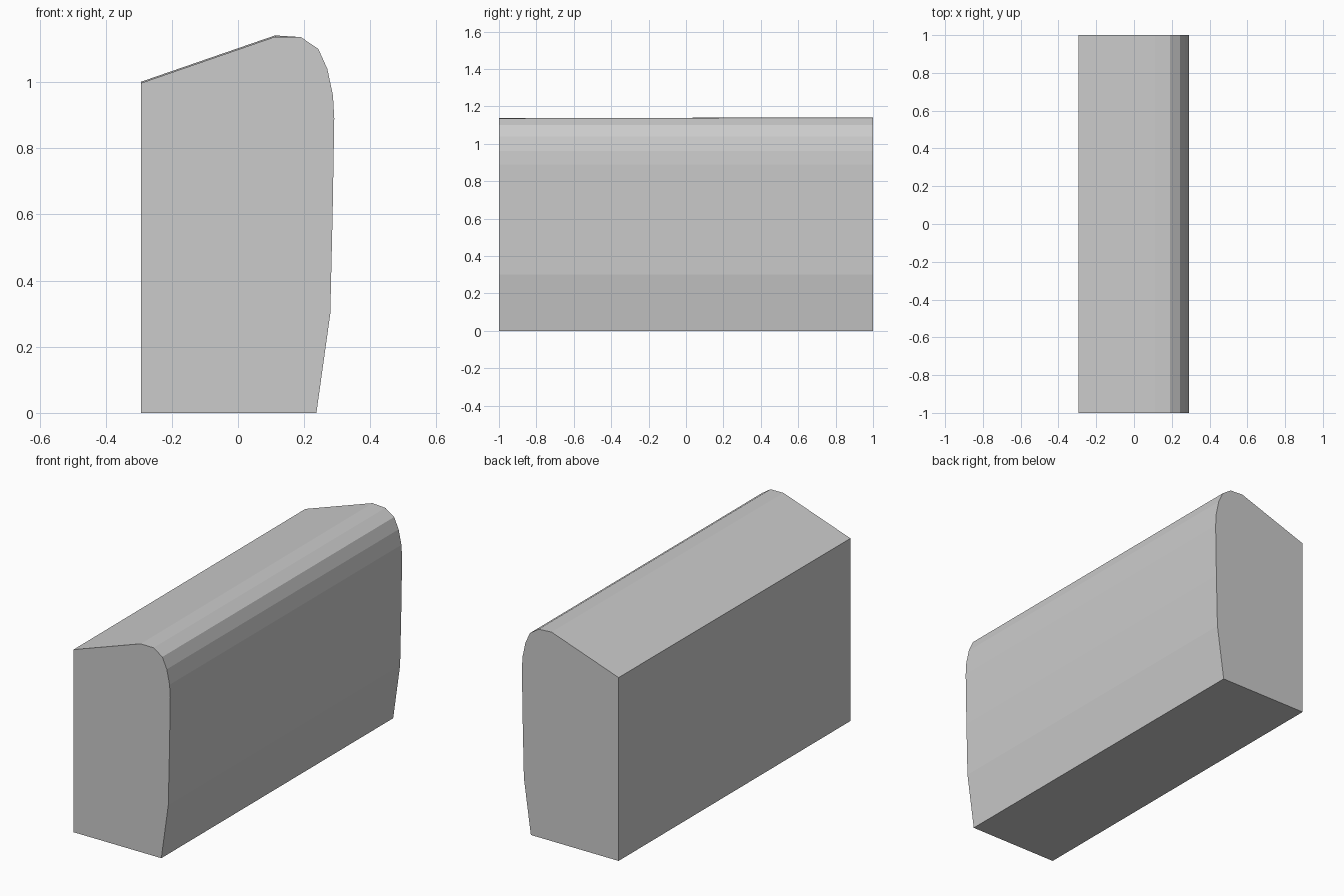
import bpy
import bmesh

cube = bpy.data.objects.get("Cube")
if cube:
    bpy.data.objects.remove(cube, do_unlink=True)

# Plain grey finish
grey = bpy.data.materials.new("plain_grey")
grey.use_nodes = True
colour = (0.6, 0.6, 0.6, 1)
grey.diffuse_color = colour
grey.node_tree.nodes["Principled BSDF"].inputs["Base Color"].default_value = colour

# Cross-section: flat back, sloping top, rounded shoulder, tapered foot
profile = [(-0.293, 0), (0.237, 0), (0.279, 0.3), (0.286, 0.6), (0.291, 0.89),
           (0.287, 0.96), (0.27, 1.04), (0.243, 1.1), (0.19, 1.136),
           (0.112, 1.137), (-0.293, 0.997)]
HALF_LENGTH = 1.0
SLOPE_RISE = 0.004  # the sloping top climbs slightly towards the rear

bm = bmesh.new()
front = bm.faces.new([bm.verts.new((x, -HALF_LENGTH, z)) for x, z in profile])
sweep = bmesh.ops.extrude_face_region(bm, geom=[front], use_keep_orig=True)
rear = [v for v in sweep["geom"] if isinstance(v, bmesh.types.BMVert)]
bmesh.ops.translate(bm, verts=rear, vec=(0, 2 * HALF_LENGTH, 0))
for v in rear:
    if v.co.z > 0.9 and v.co.x < 0.15:
        v.co.z += SLOPE_RISE
bmesh.ops.recalc_face_normals(bm, faces=bm.faces)

# Long block
mesh = bpy.data.meshes.new("rounded_block")
bm.to_mesh(mesh)
bm.free()
mesh.materials.append(grey)
block = bpy.data.objects.new("rounded_block", mesh)
bpy.context.collection.objects.link(block)
